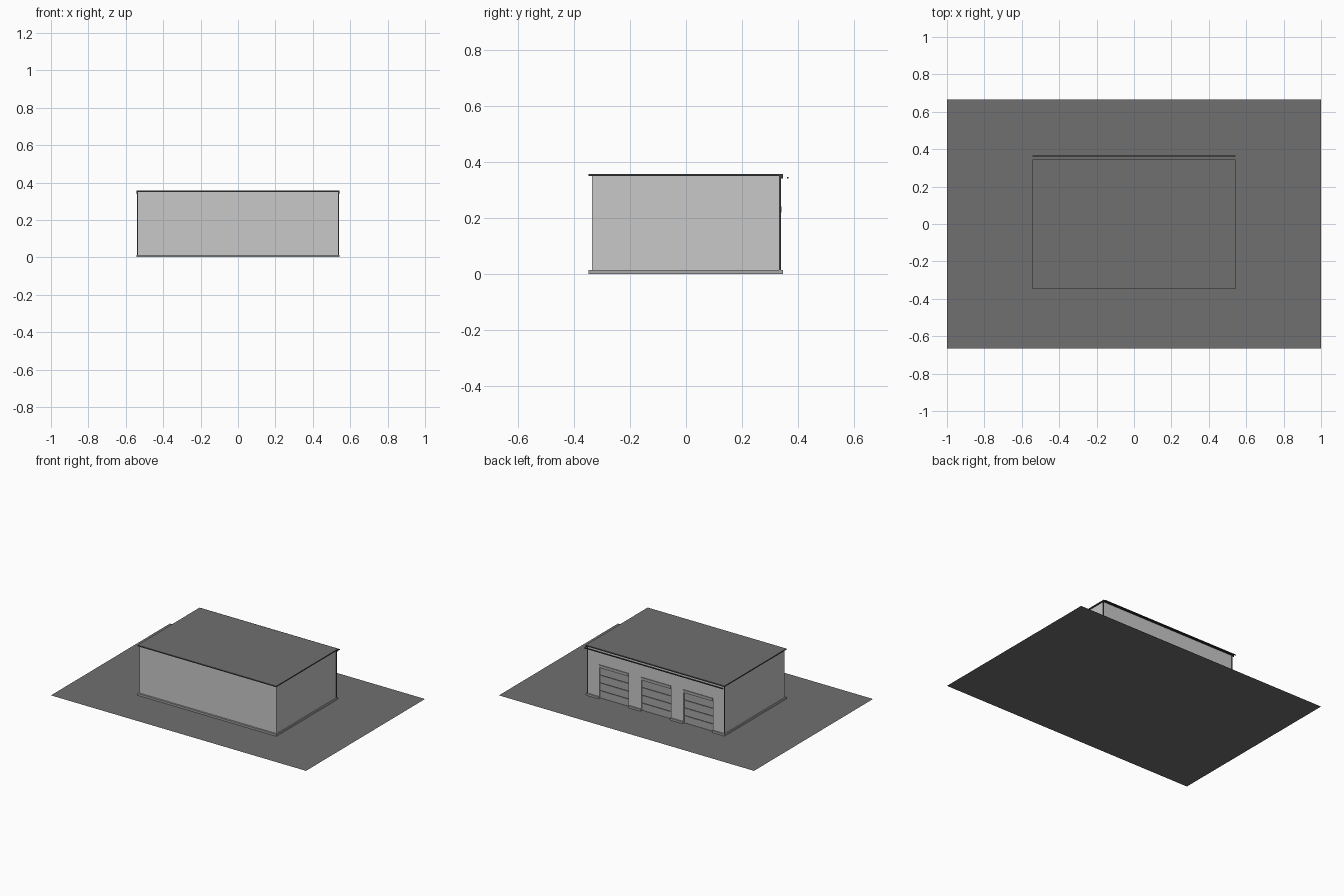
import bpy

cube = bpy.data.objects.get("Cube")
if cube:
    bpy.data.objects.remove(cube, do_unlink=True)


def material(name, value):
    mat = bpy.data.materials.new(name)
    mat.use_nodes = True
    color = (value, value, value, 1)
    mat.diffuse_color = color
    bsdf = next(n for n in mat.node_tree.nodes if n.type == 'BSDF_PRINCIPLED')
    bsdf.inputs["Base Color"].default_value = color
    return mat


WALL = material("light grey wall", 0.58)
DARK = material("dark grey paving and roof", 0.16)
PLINTH = material("mid grey plinth", 0.4)
DOOR = material("grey door", 0.38)
TRIM = material("charcoal trim", 0.05)


def box(name, x, y, z, mat):
    """Box spanning the given (low, high) ranges."""
    bpy.ops.mesh.primitive_cube_add(size=1)
    obj = bpy.context.object
    obj.name = name
    spans = (x, y, z)
    obj.location = [(a + b) / 2 for a, b in spans]
    obj.scale = [b - a for a, b in spans]
    bpy.ops.object.transform_apply(location=True, scale=True)
    obj.data.materials.append(mat)
    return obj


W, BACK, RECESS = 0.537, 0.335, 0.32
BASE, EAVES, TOP = 0.014, 0.349, 0.357
DOOR_W, DOOR_H, PITCH = 0.23, 0.24, 0.33
FLOOR = 0.001

# Paved ground
bpy.ops.mesh.primitive_plane_add(size=1)
ground = bpy.context.object
ground.name = "paved_ground"
ground.scale = (2, 1.333, 1)
bpy.ops.object.transform_apply(scale=True)
ground.data.materials.append(DARK)

# Main body, with the back wall made of piers and a lintel around the doors
box("main_walls", (-W, W), (-BACK, RECESS), (FLOOR, EAVES), WALL)
box("lintel", (-W, W), (RECESS, BACK), (DOOR_H, EAVES), WALL)
edges = [-W]
for i in (-1, 0, 1):
    edges += [i * PITCH - DOOR_W / 2, i * PITCH + DOOR_W / 2]
edges.append(W)
for i in range(0, len(edges), 2):
    span = (edges[i], edges[i + 1])
    box("back_pier", span, (RECESS, BACK), (FLOOR, DOOR_H), WALL)
    box("back_plinth", span, (BACK, 0.345), (FLOOR, BASE), PLINTH)

# Plinth on the front and sides
P = W + 0.007
box("front_plinth", (-P, P), (-0.348, -BACK), (FLOOR, BASE), PLINTH)
for side, s in (("right", -1), ("left", 1)):
    span = sorted((s * W, s * P))
    box(side + "_plinth", span, (-BACK, 0.345), (FLOOR, BASE), PLINTH)
    span = sorted((s * (W - 0.004), s * (W + 0.002)))
    box(side + "_corner_trim", span, (0.331, 0.338), (BASE, EAVES), TRIM)

# Sectional doors with dark seams and a head box
PANELS = 4
STEP = (DOOR_H - 0.02) / PANELS
for i in (-1, 0, 1):
    x = (i * PITCH - DOOR_W / 2, i * PITCH + DOOR_W / 2)
    box("door_seams", x, (RECESS, 0.322), (FLOOR, DOOR_H), TRIM)
    for p in range(PANELS):
        low = FLOOR + p * STEP
        box("door_panel", x, (RECESS, 0.326), (low, low + STEP - 0.005), DOOR)
    box("door_head", x, (RECESS, 0.34), (DOOR_H - 0.02, DOOR_H), DOOR)

# Flat roof with a slim dark edge, and the rail standing off the back
box("roof_edge", (-P, P), (-0.348, 0.346), (EAVES, TOP - 0.002), TRIM)
box("roof", (-P, P), (-0.348, 0.346), (TOP - 0.002, TOP), DARK)
for side, s in (("right", -1), ("left", 1)):
    span = sorted((s * (P - 0.004), s * P))
    box(side + "_roof_lip", span, (0.338, 0.346), (0.34, EAVES), TRIM)
box("back_rail", (-P, P), (0.36, 0.366), (0.341, 0.346), TRIM)
